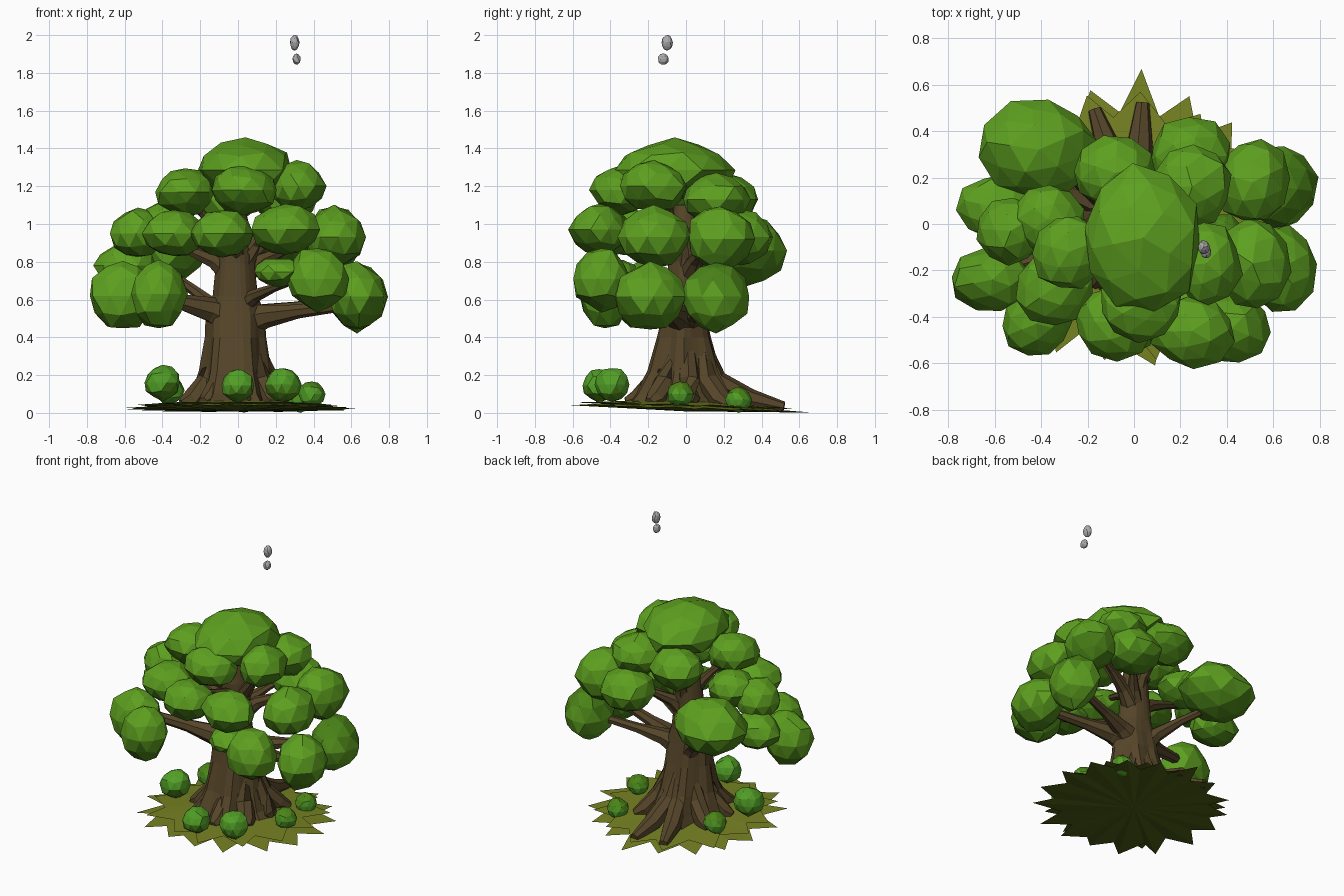
import bpy, bmesh, math, random
from mathutils import Vector

random.seed(7)
if "Cube" in bpy.data.objects:
    bpy.data.objects.remove(bpy.data.objects["Cube"])


def material(name, rgb):
    m = bpy.data.materials.new(name)
    m.use_nodes = True
    m.diffuse_color = (*rgb, 1)
    m.node_tree.nodes["Principled BSDF"].inputs["Base Color"].default_value = (*rgb, 1)
    return m


LEAF = material("leaf green", (0.11, 0.35, 0.014))
LEAF_DARK = material("deep leaf green", (0.07, 0.23, 0.009))
BUSH = material("bush green", (0.085, 0.35, 0.02))
BARK = material("bark brown", (0.092, 0.06, 0.022))
GRASS = material("olive grass", (0.18, 0.22, 0.016))
GRASS_DARK = material("deep olive", (0.07, 0.11, 0.007))
STONE = material("stone grey", (0.41, 0.41, 0.42))


def finish(bm, name, mat, under=None, limit=-0.3):
    """Make the object; faces turned further down than the limit take the second material."""
    bmesh.ops.recalc_face_normals(bm, faces=bm.faces)
    bm.normal_update()
    me = bpy.data.meshes.new(name)
    me.materials.append(mat)
    if under:
        me.materials.append(under)
        for f in bm.faces:
            f.material_index = int(f.normal.z < limit)
    bm.to_mesh(me)
    bm.free()
    ob = bpy.data.objects.new(name, me)
    bpy.context.collection.objects.link(ob)


def blob(name, centre, size, mat, under=None, rim=0.07, peak=0.1):
    """Faceted lump with a flared rim and an outward peak; size is the half extents."""
    bm = bmesh.new()
    bmesh.ops.create_icosphere(bm, subdivisions=2, radius=1)
    turn = random.uniform(0, math.tau)
    out = Vector((centre[0], centre[1], 0)).normalized()
    for v in bm.verts:
        x, y, z = v.co
        p = Vector((x * math.cos(turn) - y * math.sin(turn),
                    x * math.sin(turn) + y * math.cos(turn), z))
        k = 1.02 + random.uniform(-0.07, 0.07) + rim * (1 - abs(z))
        k += peak * max(0, p.dot(out)) ** 6
        v.co = Vector(c + s * k * q for c, s, q in zip(centre, size, p))
    finish(bm, name, mat, under)


def bridge(bm, rings):
    n = len(rings[0])
    for lo, hi in zip(rings, rings[1:]):
        for k in range(n):
            bm.faces.new((lo[k], lo[(k + 1) % n], hi[(k + 1) % n], hi[k]))
    bm.faces.new(rings[0])
    bm.faces.new(rings[-1])


def tube(name, path, sides=7):
    """Tapered limb through (x, y, z, radius) points."""
    bm = bmesh.new()
    pts = [Vector(p[:3]) for p in path]
    rings = []
    for i, p in enumerate(pts):
        d = (pts[min(i + 1, len(pts) - 1)] - pts[max(i - 1, 0)]).normalized()
        a = d.cross(Vector((0.13, 0.2, 1)) if abs(d.z) < 0.9 else Vector((0, 1, 0))).normalized()
        b = d.cross(a)
        rings.append([bm.verts.new(p + path[i][3] * (a * math.cos(t) + b * math.sin(t)))
                      for t in (math.tau * k / sides for k in range(sides))])
    bridge(bm, rings)
    finish(bm, name, BARK)


# Fluted trunk: height, half width, half depth, flute strength
bm = bmesh.new()
rings = []
for z, rx, ry, flute in ((0.03, 0.25, 0.29, 0.2), (0.1, 0.205, 0.25, 0.15), (0.22, 0.175, 0.19, 0.1),
                         (0.4, 0.155, 0.143, 0.06), (0.52, 0.152, 0.118, 0.04), (0.62, 0.118, 0.1, 0.03),
                         (0.8, 0.098, 0.085, 0.03), (0.95, 0.085, 0.08, 0), (1.1, 0.05, 0.05, 0)):
    ring = []
    for k in range(24):
        t = math.tau * k / 24
        f = 1 + flute * math.cos(6 * t + 0.5) + random.uniform(-0.02, 0.02)
        ring.append(bm.verts.new((-0.015 + rx * f * math.cos(t), -0.01 + ry * f * math.sin(t), z)))
    rings.append(ring)
bridge(bm, rings)
finish(bm, "trunk", BARK)

# Roots: angle in degrees and reach
for i, (deg, reach) in enumerate(((86, 0.52), (109, 0.52), (150, 0.34), (195, 0.31), (235, 0.32),
                                  (275, 0.32), (318, 0.29), (5, 0.25), (45, 0.33))):
    c, s = math.cos(math.radians(deg)), math.sin(math.radians(deg))
    mid = 0.12 + reach * 0.42
    tube(f"root_{i + 1}", [(c * 0.09, s * 0.09, 0.36, 0.04), (c * 0.16, s * 0.16, 0.17, 0.06),
                           (c * mid, s * mid, 0.07, 0.058),
                           (c * reach, s * reach, 0.045 - 0.03 * s * reach, 0.03)])

# Branches: height at the trunk, thickness, then the end point inside the leaves
for i, (z0, r, end) in enumerate((
        (0.49, 0.085, (-0.56, -0.2, 0.64)),
        (0.48, 0.08, (0.58, -0.15, 0.57)), (0.48, 0.07, (0.56, 0.15, 0.6)),
        (0.4, 0.06, (-0.42, 0.32, 0.78)), (0.56, 0.045, (0.36, -0.42, 0.72)),
        (0.74, 0.055, (0.3, -0.12, 1.15)), (0.72, 0.05, (0.48, 0.18, 0.95)),
        (0.72, 0.055, (-0.5, -0.03, 0.95)), (0.74, 0.05, (0.24, 0.27, 0.95)),
        (0.82, 0.05, (-0.06, -0.36, 0.98)), (0.85, 0.05, (-0.07, 0.22, 1.1)),
        (0.78, 0.05, (-0.26, -0.14, 1.13)))):
    x, y, z = end
    tube(f"branch_{i + 1}", [(x * 0.04, y * 0.04, z0, r * 1.3),
                             (x * 0.26, y * 0.26, z0 + (z - z0) * 0.38, r * 0.8),
                             (x * 0.55, y * 0.55, z0 + (z - z0) * 0.65, r * 0.48), (x, y, z, r * 0.35)])

# Foliage clumps: centre, half extents
for i, (c, s) in enumerate((
        ((0.04, -0.06, 1.285), (0.235, 0.285, 0.16)),
        ((-0.41, 0.32, 0.86), (0.225, 0.195, 0.18)),
        ((-0.59, 0.07, 0.78), (0.145, 0.13, 0.12)),
        ((-0.28, -0.12, 1.17), (0.145, 0.15, 0.125)),
        ((-0.37, 0.02, 1.0), (0.14, 0.14, 0.125)),
        ((-0.34, -0.27, 0.95), (0.15, 0.15, 0.125)),
        ((-0.53, -0.03, 0.95), (0.135, 0.135, 0.13)),
        ((-0.61, -0.24, 0.62), (0.16, 0.13, 0.18)),
        ((-0.42, -0.43, 0.63), (0.135, 0.13, 0.18)),
        ((-0.08, -0.42, 0.95), (0.16, 0.145, 0.125)),
        ((0.03, -0.34, 1.18), (0.165, 0.145, 0.125)),
        ((0.25, -0.46, 0.97), (0.165, 0.14, 0.135)),
        ((0.42, -0.45, 0.71), (0.155, 0.14, 0.165)),
        ((0.22, -0.4, 0.745), (0.13, 0.13, 0.075)),
        ((0.63, -0.19, 0.615), (0.14, 0.17, 0.18)),
        ((0.63, 0.16, 0.615), (0.14, 0.17, 0.18)),
        ((0.51, 0.18, 0.92), (0.145, 0.165, 0.17)),
        ((0.51, -0.17, 0.93), (0.145, 0.18, 0.16)),
        ((0.31, -0.17, 1.2), (0.135, 0.165, 0.13)),
        ((0.25, 0.16, 1.13), (0.155, 0.165, 0.13)),
        ((0.24, 0.29, 0.93), (0.16, 0.155, 0.15)),
        ((-0.08, 0.22, 1.13), (0.165, 0.14, 0.135)))):
    blob(f"foliage_{i + 1}", c, s, LEAF, LEAF_DARK)

# Bushes on the ground
for i, (c, r) in enumerate((((-0.4, -0.12, 0.16), 0.092), ((0, -0.46, 0.145), 0.086),
                            ((0.24, -0.39, 0.15), 0.09), ((0.39, -0.03, 0.1), 0.068),
                            ((0.33, 0.28, 0.07), 0.066), ((-0.36, 0.19, 0.12), 0.072))):
    blob(f"bush_{i + 1}", c, (r, r, r), BUSH, LEAF_DARK, 0.03, 0)

# Ragged grass mat: overlapping layers of pointed blades on a shallow mound
for layer, (count, scale, lift) in enumerate(((17, 1.0, 0.0), (13, 0.9, 0.016))):
    bm = bmesh.new()
    top = bm.verts.new((0, 0, 0.055 + lift))
    base = bm.verts.new((0, 0, 0.008 + lift))
    rim = []
    for k in range(count * 2):
        tip = k % 2 == 0
        t = math.tau * (k + random.uniform(-0.3, 0.3) * (k > 0)) / (count * 2) + math.pi / 2 - 0.05
        r = scale * (random.uniform(0.95, 1.06) if tip else random.uniform(0.74, 0.84))
        if k == 0 and layer == 0:
            r = 1.06
        x, y = 0.61 * r * math.cos(t), 0.63 * r * math.sin(t)
        rim.append(bm.verts.new((x, y, 0.022 + lift - 0.03 * y + (0 if tip else 0.008))))
    for a, b in zip(rim, rim[1:] + rim[:1]):
        bm.faces.new((top, a, b))
        bm.faces.new((base, b, a))
    finish(bm, f"grass_mat_{layer + 1}", GRASS, GRASS_DARK)

# Two stones floating above the crown
blob("upper_stone", (0.3, -0.1, 1.96), (0.025, 0.03, 0.04), STONE, None, 0, 0)
blob("lower_stone", (0.31, -0.12, 1.872), (0.022, 0.028, 0.03), STONE, None, 0, 0)
